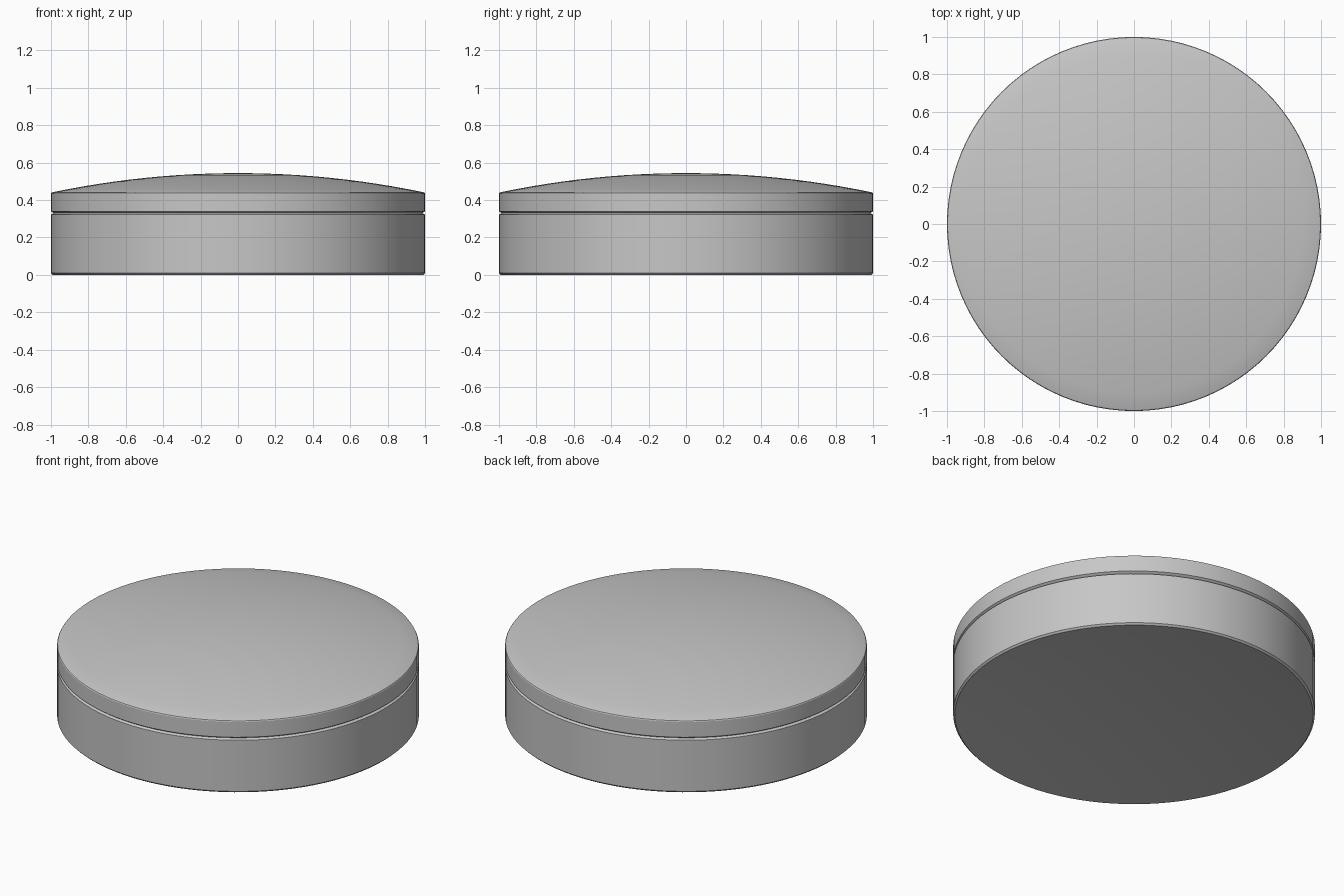
import bpy
import math

SEGMENTS = 96
RINGS = 12

cube = bpy.data.objects.get("Cube")
if cube:
    bpy.data.objects.remove(cube, do_unlink=True)

# Single grey finish
grey = bpy.data.materials.new("satin_grey")
grey.use_nodes = True
colour = (0.57, 0.57, 0.57, 1.0)
grey.diffuse_color = colour
grey.node_tree.nodes["Principled BSDF"].inputs["Base Color"].default_value = colour


def cap(radius, z, rise):
    """Profile of a shallow spherical cap, from its rim to its centre."""
    sphere_r = (radius ** 2 + rise ** 2) / (2 * rise)
    points = []
    for k in range(RINGS + 1):
        r = radius * (1 - k / RINGS)
        points.append((r, z + rise - sphere_r + math.sqrt(sphere_r ** 2 - r ** 2)))
    return points


def lathe(name, profile):
    """Revolve (radius, height) points, listed bottom to top, around z."""
    verts, rings, faces = [], [], []
    for r, z in profile:
        start = len(verts)
        count = SEGMENTS if r > 0 else 1
        for i in range(count):
            a = 2 * math.pi * i / SEGMENTS
            verts.append((r * math.cos(a), r * math.sin(a), z))
        rings.append([start + i % count for i in range(SEGMENTS)])
    for low, high in zip(rings, rings[1:]):
        for i in range(SEGMENTS):
            j = (i + 1) % SEGMENTS
            loop = [low[i], low[j], high[j], high[i]]
            faces.append(list(dict.fromkeys(loop)))
    mesh = bpy.data.meshes.new(name)
    mesh.from_pydata(verts, [], faces)
    mesh.materials.append(grey)
    obj = bpy.data.objects.new(name, mesh)
    bpy.context.collection.objects.link(obj)
    bpy.ops.object.select_all(action="DESELECT")
    obj.select_set(True)
    bpy.context.view_layer.objects.active = obj
    bpy.ops.object.shade_smooth_by_angle(angle=math.radians(25))


# Body: shallow hollow underneath, chamfered foot, straight wall up to the seam
SEAM = (0.986, 0.33)
hollow = cap(0.99, 0, 0.06)[::-1]
lathe("tin_body", hollow + [(1, 0.01), (1, 0.322), SEAM])

# Lid: starts at the seam, straight rim, shallow spherical dome
lathe("lid", [SEAM, (1, 0.34), (1, 0.434), (0.997, 0.439)] + cap(0.99, 0.442, 0.102))
